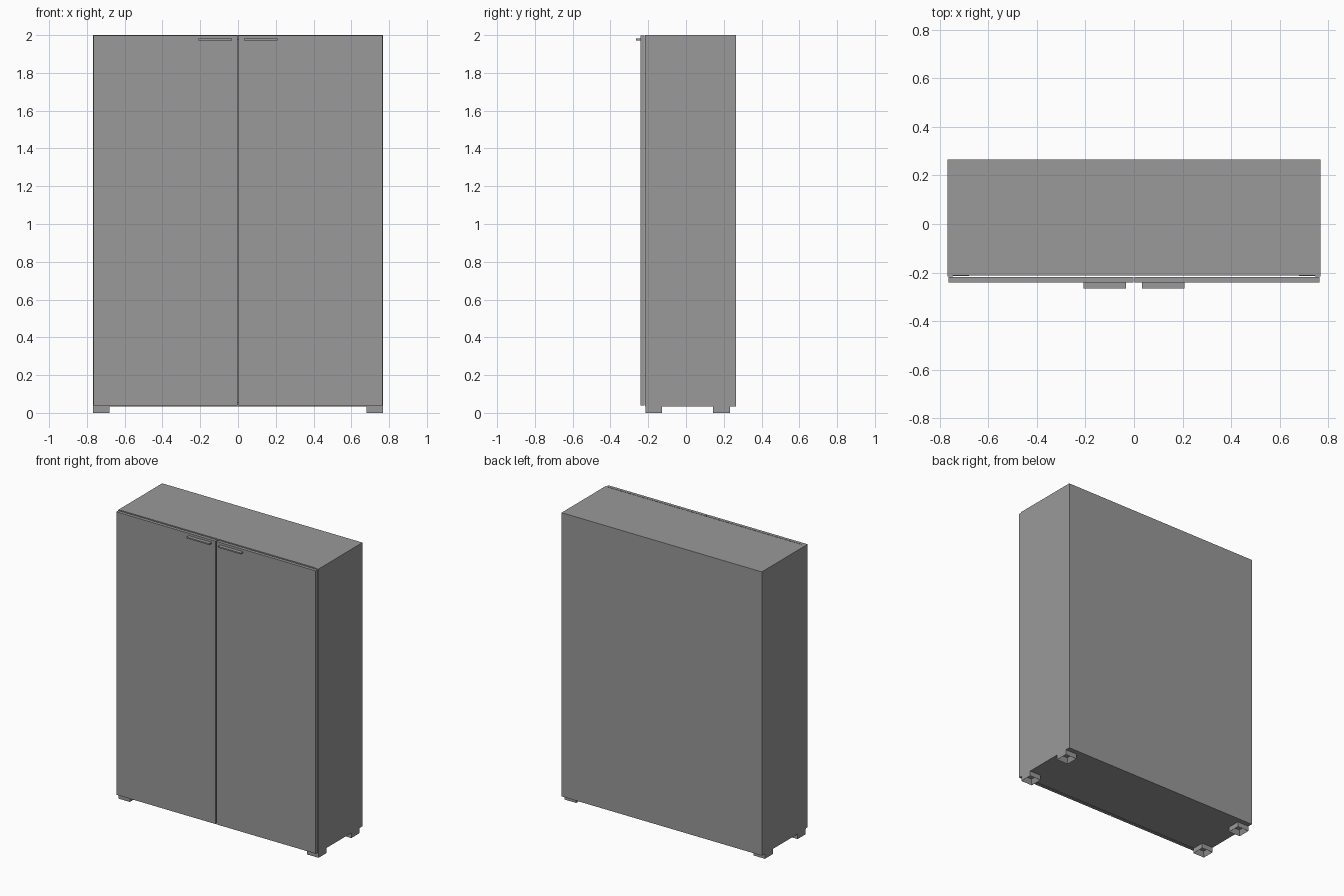
import bpy
import bmesh

if "Cube" in bpy.data.objects:
    bpy.data.objects.remove(bpy.data.objects["Cube"], do_unlink=True)

grey = bpy.data.materials.new("plain_grey")
grey.use_nodes = True
colour = (0.32, 0.32, 0.32, 1)
grey.diffuse_color = colour
grey.node_tree.nodes["Principled BSDF"].inputs["Base Color"].default_value = colour

# Overall proportions
HALF_W = 0.767
BASE, TOP = 0.035, 2.0
FRONT, BACK = -0.216, 0.244
BOARD = 0.022
INNER = HALF_W - BOARD
FOOT = 0.088


def finish(name, bm):
    mesh = bpy.data.meshes.new(name)
    bm.to_mesh(mesh)
    bm.free()
    mesh.materials.append(grey)
    obj = bpy.data.objects.new(name, mesh)
    bpy.context.collection.objects.link(obj)
    return obj


def board(name, x, y, z):
    """Box spanning the given (low, high) ranges."""
    bm = bmesh.new()
    bmesh.ops.create_cube(bm, size=1)
    for v in bm.verts:
        v.co = [(r[0] + r[1]) / 2 + c * (r[1] - r[0]) for r, c in zip((x, y, z), v.co)]
    return finish(name, bm)


def foot(name, cx, cy):
    """Square foot with a hollow open underside."""
    bm = bmesh.new()
    bmesh.ops.create_cube(bm, size=1)
    for v in bm.verts:
        v.co = (cx + v.co.x * FOOT, cy + v.co.y * FOOT, (v.co.z + 0.5) * BASE)
    bm.normal_update()
    under = [f for f in bm.faces if f.normal.z < -0.5]
    bmesh.ops.inset_region(bm, faces=under, thickness=FOOT / 4)
    for v in under[0].verts:
        v.co.z = BASE - 0.001
    return finish(name, bm)


# Carcass
board("back_panel", (-HALF_W, HALF_W), (BACK, BACK + BOARD), (BASE, TOP))
board("top_panel", (-INNER, INNER), (FRONT + 0.005, BACK), (TOP - BOARD, TOP))
board("bottom_panel", (-INNER, INNER), (FRONT + 0.005, BACK), (BASE, BASE + BOARD))

# Mirrored sides, doors, handles and feet
for side, s in (("left", 1), ("right", -1)):
    def span(a, b):
        return tuple(sorted((s * a, s * b)))

    board(side + "_side_panel", span(INNER, HALF_W), (FRONT, BACK), (BASE, TOP))
    board(side + "_door", span(0.003, HALF_W - 0.003), (-0.241, -0.219),
          (BASE + 0.003, TOP - 0.003))
    board(side + "_handle", span(0.033, 0.208), (-0.266, -0.241), (1.972, 1.981))
    for place, cy in (("front", -0.17), ("back", 0.188)):
        foot(f"{place}_{side}_foot", s * (HALF_W - FOOT / 2), cy)
